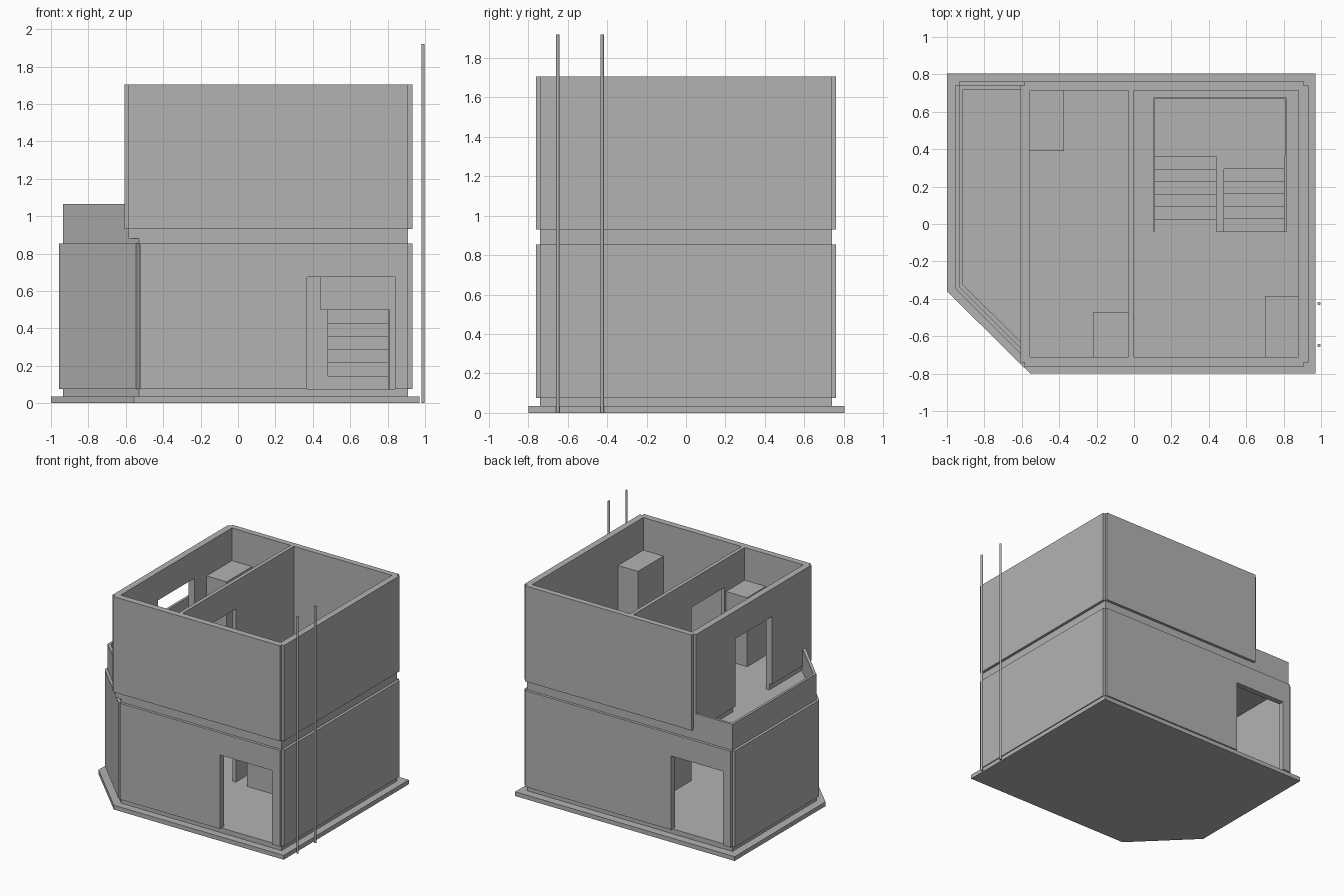
import bpy
import bmesh

cube = bpy.data.objects.get("Cube")
if cube:
    bpy.data.objects.remove(cube, do_unlink=True)

GREY = (0.45, 0.45, 0.45, 1)
mat = bpy.data.materials.new("plain grey")
mat.use_nodes = True
mat.diffuse_color = GREY
mat.node_tree.nodes["Principled BSDF"].inputs["Base Color"].default_value = GREY


def finish(name, bm):
    bmesh.ops.recalc_face_normals(bm, faces=bm.faces)
    mesh = bpy.data.meshes.new(name)
    bm.to_mesh(mesh)
    bm.free()
    mesh.materials.append(mat)
    ob = bpy.data.objects.new(name, mesh)
    bpy.context.scene.collection.objects.link(ob)
    return ob


def prism(name, z0, z1, *outlines):
    """Extrude an outline, with an optional second outline as a hole."""
    bm = bmesh.new()
    edges = []
    for pts in outlines:
        vs = [bm.verts.new((x, y, z0)) for x, y in pts]
        edges += [bm.edges.new((v, vs[i - 1])) for i, v in enumerate(vs)]
    bmesh.ops.triangle_fill(bm, use_beauty=True, edges=edges, normal=(0, 0, 1))
    ext = bmesh.ops.extrude_face_region(bm, geom=list(bm.faces))
    top = [g for g in ext["geom"] if isinstance(g, bmesh.types.BMVert)]
    bmesh.ops.translate(bm, verts=top, vec=(0, 0, z1 - z0))
    return finish(name, bm)


def rect(x0, x1, y0, y1):
    return [(x0, y0), (x1, y0), (x1, y1), (x0, y1)]


def box(name, x0, x1, y0, y1, z0, z1):
    return prism(name, z0, z1, rect(x0, x1, y0, y1))


def cut(cutter, *targets):
    cutter.hide_render = True
    cutter.hide_viewport = True
    cutter.display_type = 'WIRE'
    for ob in targets:
        mod = ob.modifiers.new("opening", 'BOOLEAN')
        mod.operation = 'DIFFERENCE'
        mod.solver = 'EXACT'
        mod.object = cutter


# Shared levels
FLOOR1, FLOOR2, TOP = 0.075, 0.88, 1.705
DOOR = 0.6
R, B = 0.91, 0.74          # core half extents: right side, front and back
L1, L2 = -0.935, -0.585    # left side of lower and upper core
P = 0.022                  # cladding thickness

# Outlines
core1 = [(-0.53, -B), (R, -B), (R, B), (L1, B), (L1, -0.335)]
room1 = [(-0.53, -0.71), (0.88, -0.71), (0.88, 0.715), (-0.915, 0.715), (-0.915, -0.325)]
clad1 = [(-0.525, -B), (-0.525, -B - P), (R, -B - P), (R, -B), (R + P, -B),
         (R + P, B), (R, B), (R, B + P), (L1, B + P), (L1, B), (L1 - P, B),
         (L1 - P, -0.335), (-0.95, -0.35), (-0.545, -0.755)]
core2 = rect(L2, R, -B, B)
room2 = rect(-0.555, 0.88, -0.71, 0.715)
clad2 = [(L2, -B), (L2, -B - P), (R, -B - P), (R, -B), (R + P, -B), (R + P, B),
         (R, B), (R, B + P), (L2, B + P), (L2, B), (L2 - P, B), (L2 - P, -B)]

# Base and ground storey
prism("base_slab", 0, 0.035, [(-0.555, -0.8), (0.97, -0.8), (0.97, 0.805), (-1, 0.805), (-1, -0.36)])
prism("ground_floor", 0.035, FLOOR1, core1)
ground_walls = prism("ground_walls", FLOOR1, 0.855, clad1, room1)
ground_partition = box("ground_partition", -0.03, 0, -0.71, 0.715, FLOOR1, 0.83)

# Upper storey
upper_floor = prism("upper_floor", 0.83, FLOOR2, core1)
upper_band = prism("upper_band", FLOOR2, 0.93, core2, room2)
upper_walls = prism("upper_walls", 0.93, TOP, clad2, room2)
upper_partition = box("upper_partition", -0.03, 0, -0.71, 0.715, FLOOR2, TOP)
prism("balcony_parapet", FLOOR2, 1.065,
      [(L2, B), (L1, B), (L1, -0.335), (L2, -0.685),
       (L2, -0.65), (-0.915, -0.325), (-0.915, 0.72), (L2, 0.72)])

# Openings
cut(box("front_door_cutter", 0.37, 0.84, -0.9, -0.6, 0.05, FLOOR1 + DOOR), ground_walls)
cut(box("back_door_cutter", -0.865, -0.4, 0.6, 0.9, 0.05, FLOOR1 + DOOR), ground_walls)
cut(box("balcony_door_cutter", -0.7, -0.5, -0.235, 0.235, 0.86, FLOOR2 + DOOR),
    upper_band, upper_walls)
for ob, z in ((ground_partition, FLOOR1), (upper_partition, FLOOR2)):
    cut(box("inner_door_cutter", -0.1, 0.1, -0.45, -0.025, z - 0.02, z + DOOR), ob)
cut(box("stairwell_cutter", 0.105, 0.815, -0.04, 0.675, 0.7, 1), upper_floor)

# Stairs: two opposite flights meeting at a landing
LAND, RUN, N = 0.5, 0.0667, 6
for i in range(N):
    y = -0.04 + i * RUN
    box("lower_step", 0.48, 0.805, y, y + RUN, FLOOR1, FLOOR1 + (i + 1) * (LAND - FLOOR1) / N)
    box("upper_step", 0.11, 0.44, y, y + RUN, FLOOR1, FLOOR2 - i * (FLOOR2 - LAND) / N)
box("stair_spine", 0.44, 0.48, -0.04, 0.36, FLOOR1, LAND)
box("stair_landing", 0.11, 0.81, 0.36, 0.67, FLOOR1, LAND)

# Tall cupboards on the upper floor
for name, r in (("back_cupboard", (-0.555, -0.375, 0.39, 0.715)),
                ("middle_cupboard", (-0.22, -0.03, -0.71, -0.47)),
                ("right_cupboard", (0.7, 0.88, -0.71, -0.385))):
    box(name, *r, FLOOR2, 1.44)

# Free-standing poles beside the right wall
for y in (-0.65, -0.425):
    bm = bmesh.new()
    bmesh.ops.create_cone(bm, cap_ends=True, segments=12, radius1=0.009,
                          radius2=0.009, depth=1.92)
    pole = finish("pole", bm)
    pole.location = (0.989, y, 0.96)
